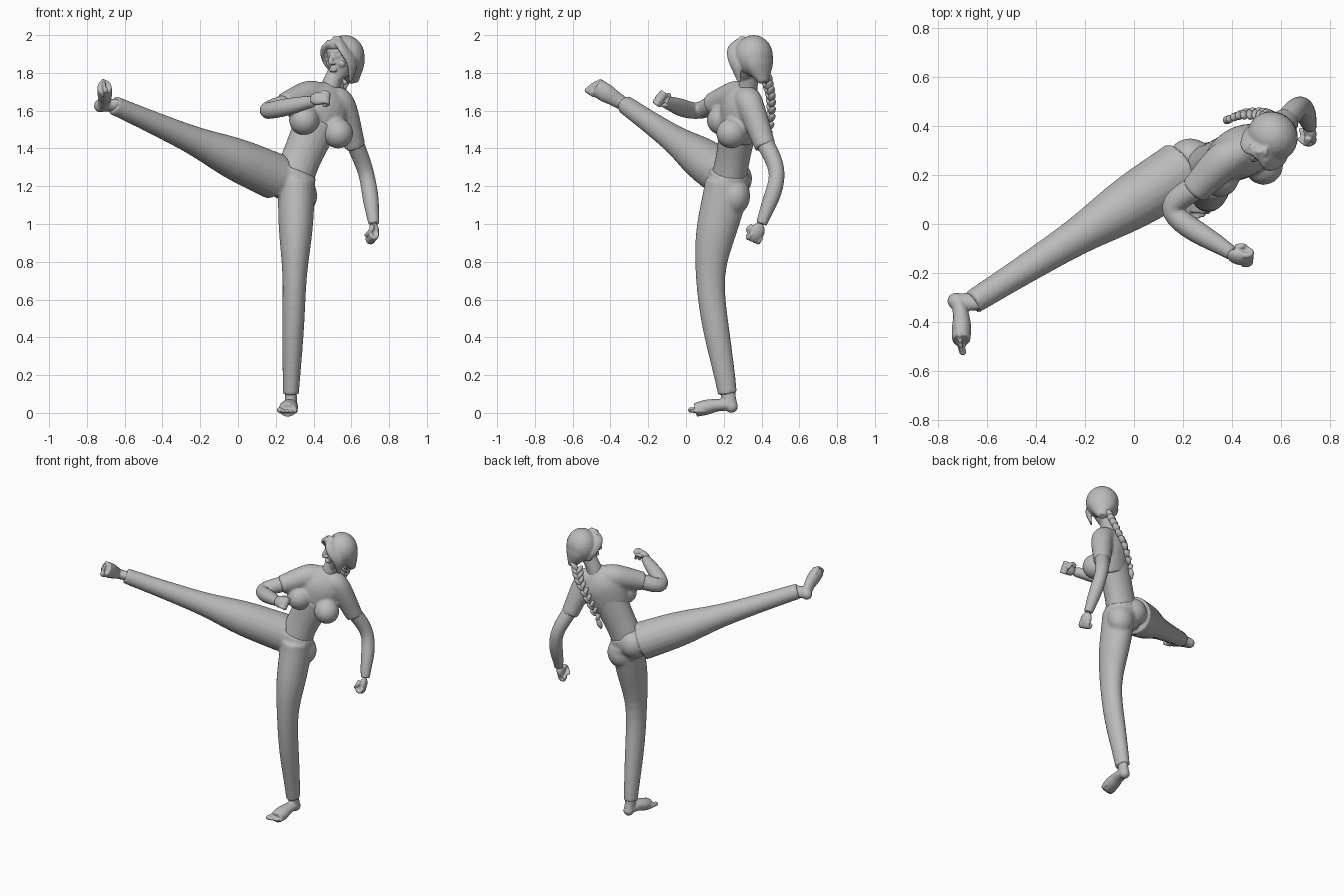
import bpy, bmesh
from math import sin, cos, pi, radians
from mathutils import Vector, Matrix

cube = bpy.data.objects.get("Cube")
if cube:
    bpy.data.objects.remove(cube, do_unlink=True)

grey = (.5, .5, .5, 1)
clay = bpy.data.materials.new("clay grey")
clay.use_nodes = True
clay.diffuse_color = grey
clay.node_tree.nodes["Principled BSDF"].inputs["Base Color"].default_value = grey

SIDE, FORWARD, UP = Vector((1, 0, 0)), Vector((0, 1, 0)), Vector((0, 0, 1))
SHOULDER_LINE = Vector((.9, .4, -.3))
HIP_LINE = Vector((1, .2, -.4))


def square_to(vector, axis):
    """Part of a vector at right angles to an axis, as a unit vector."""
    return (vector - axis * vector.dot(axis)).normalized()


def frame(origin, side, forward, up):
    """Matrix whose local x, y, z are side, forward and up."""
    matrix = Matrix((side, forward, up)).transposed().to_4x4()
    matrix.translation = origin
    return matrix


def curve(keys, t):
    """Smooth curve through evenly spaced numbers or vectors."""
    keys = [2 * keys[0] - keys[1], *keys, 2 * keys[-1] - keys[-2]]
    t *= len(keys) - 3
    i = min(int(t), len(keys) - 4)
    t -= i
    a, b, c, d = keys[i:i + 4]
    return b + ((c - a) * t + (2 * a - 5 * b + 4 * c - d) * t * t + (3 * b - a - 3 * c + d) * t ** 3) / 2


def loft(bm, path, radii, depth=1, hint=SIDE, matrix=Matrix(), steps=16, sides=20):
    """Tube along a path; depth flattens it across the hint direction."""
    path = [Vector(point) for point in path]
    mids = [curve(path, i / steps) for i in range(steps + 1)]
    rings = []
    for i, mid in enumerate(mids):
        tangent = (mids[min(i + 1, steps)] - mids[max(i - 1, 0)]).normalized()
        across = square_to(hint, tangent)
        through = tangent.cross(across) * depth
        radius = curve(radii, i / steps)
        angles = [2 * pi * k / sides for k in range(sides)]
        rings.append([bm.verts.new(matrix @ (mid + (across * cos(a) + through * sin(a)) * radius)) for a in angles])
    for low, high in zip(rings, rings[1:]):
        for k in range(sides):
            bm.faces.new((low[k - 1], low[k], high[k], high[k - 1]))
    bm.faces.new(rings[0])
    bm.faces.new(rings[-1])


def ball(bm, centre, radii, matrix=Matrix()):
    place = matrix @ Matrix.Translation(centre) @ Matrix.Diagonal((*radii, 1))
    bmesh.ops.create_uvsphere(bm, u_segments=24, v_segments=14, radius=1, matrix=place)


def finish(name, bm, voxel=0, iterations=2):
    """Make the object, fusing overlapping volumes when a voxel size is given."""
    bmesh.ops.recalc_face_normals(bm, faces=bm.faces)
    for face in bm.faces:
        face.smooth = True
    mesh = bpy.data.meshes.new(name)
    bm.to_mesh(mesh)
    bm.free()
    mesh.materials.append(clay)
    obj = bpy.data.objects.new(name, mesh)
    bpy.context.collection.objects.link(obj)
    if voxel:
        fuse = obj.modifiers.new("fuse", 'REMESH')
        fuse.mode = 'VOXEL'
        fuse.voxel_size = voxel
        fuse.use_smooth_shade = True
        soften = obj.modifiers.new("soften", 'SMOOTH')
        soften.iterations = iterations


# Joints shared by neighbouring parts
neck = Vector((.49, .33, 1.73))
right_hip, right_ankle = Vector((.2, .22, 1.25)), Vector((-.66, -.32, 1.63))
left_hip, left_knee, left_ankle = Vector((.31, .22, 1.22)), Vector((.3, .13, .72)), Vector((.28, .22, .1))
right_shoulder, right_elbow, right_wrist = Vector((.37, .26, 1.68)), Vector((.16, .05, 1.6)), Vector((.4, -.12, 1.65))
left_shoulder, left_elbow, left_wrist = Vector((.55, .34, 1.63)), Vector((.68, .48, 1.26)), Vector((.72, .4, 1))
left_sleeve = Vector((.62, .42, 1.41))
right_sleeve = right_shoulder.lerp(right_elbow, .6)

# Trousers: pelvis, seat, standing leg and kicking leg
bm = bmesh.new()
loft(bm, [(.25, .21, 1.13), (.3, .23, 1.28)], [.09, .125, .12], .85, HIP_LINE)
ball(bm, (.33, .26, 1.15), (.09, .08, .1))
ball(bm, (.23, .27, 1.24), (.09, .08, .09))
loft(bm, [left_hip, left_knee, left_ankle], [.1, .09, .065, .057, .042], 1.2)
loft(bm, [right_hip, right_ankle], [.125, .112, .077, .06, .05], hint=UP)
finish("trousers", bm, .01, 3)

# Bare waist between trousers and top
bm = bmesh.new()
loft(bm, [(.28, .22, 1.21), (.34, .25, 1.36), (.42, .28, 1.54)], [.11, .106, .12], .85, HIP_LINE)
finish("waist", bm, .01)

# Short top: ribcage, bust, shoulders and sleeves
bm = bmesh.new()
loft(bm, [(.39, .27, 1.46), (.45, .3, 1.62), neck], [.12, .145, .15, .12, .06], .7, SHOULDER_LINE)
for bust in ((.35, .19, 1.55), (.53, .24, 1.48)):
    ball(bm, bust, (.08, .08, .08))
loft(bm, [(.45, .3, 1.69), right_shoulder, right_sleeve], [.06, .077, .06], hint=UP)
loft(bm, [(.48, .32, 1.66), left_shoulder, left_sleeve], [.07, .072, .056])
finish("short_top", bm, .01, 3)

# Bare arms
bm = bmesh.new()
loft(bm, [right_shoulder.lerp(right_elbow, .4), right_elbow, right_wrist], [.05, .05, .044, .046, .03], hint=UP)
finish("right_arm", bm, .008)
bm = bmesh.new()
loft(bm, [left_shoulder.lerp(left_sleeve, .7), left_elbow, left_wrist], [.048, .046, .042, .042, .029])
finish("left_arm", bm, .008)


# Closed fists: local y runs along the hand, z is the back of the hand
def fist(name, centre, along, back, thumb):
    along = Vector(along).normalized()
    back = square_to(Vector(back), along)
    hand = frame(centre, along.cross(back), along, back)
    bm = bmesh.new()
    ball(bm, (0, -.01, .01), (.04, .05, .025), hand)
    curl = [radians(angle) for angle in (90, 30, -30, -90)]
    for i in range(4):
        x = (i - 1.5) * .02
        loft(bm, [(x, .01 + .03 * cos(a), .02 * sin(a)) for a in curl], [.011, .012, .01], 1, SIDE, hand, 8, 10)
    loft(bm, [(thumb * .03, -.03, -.01), (thumb * .04, 0, -.02), (0, .02, -.04)], [.015, .012, .008], 1, UP, hand)
    finish(name, bm, .005)


fist("right_fist", (.44, -.13, 1.66), (.9, -.2, .1), (.1, -.8, .6), -1)
fist("left_fist", (.71, .37, .95), (0, -.4, -.9), (.9, .3, -.1), 1)


# Bare feet: local y points to the toes, z up from the sole, origin under the ankle
def foot(name, ankle, forward, up, inner):
    forward = Vector(forward).normalized()
    up = square_to(Vector(up), forward)
    matrix = frame(ankle - up * .1, up.cross(forward), forward, up)
    bm = bmesh.new()
    ball(bm, (0, -.02, .034), (.034, .035, .034), matrix)
    loft(bm, [(0, -.03, .04), (0, .06, .04), (0, .17, .016)], [.03, .038, .042, .05, .046], .8, SIDE, matrix)
    loft(bm, [(0, -.01, .04), (0, 0, .13)], [.034, .031, .032], 1.25, SIDE, matrix)
    for i in range(5):
        x = inner * (.04 - i * .02)
        r = .01 if i else .015
        tip = .2 - i * i * .002
        loft(bm, [(x, tip - .05, r), (x, tip, r)], [r, r], 1, SIDE, matrix)
        ball(bm, (x, tip, r), (r, r, r), matrix)
    finish(name, bm, .006)


foot("left_foot", left_ankle, (-.1, -1, 0), UP, -1)
foot("right_foot", right_ankle, (.2, -.8, .5), (1, .2, -.1), 1)

# Head frame: local x to the head's left, y out of the face
turn = radians(40)
head = frame((.56, .35, 1.88), (cos(turn), -sin(turn), 0), (-sin(turn), -cos(turn), 0), UP)

# Neck, skull, jaw and facial features
bm = bmesh.new()
loft(bm, [(.48, .32, 1.66), neck, (.55, .35, 1.86)], [.06, .05, .045])
ball(bm, (0, 0, .02), (.08, .1, .09), head)
loft(bm, [(0, .02, .02), (0, .03, -.06), (0, .06, -.12)], [.076, .06, .016], 1, SIDE, head)
loft(bm, [(0, .09, .03), (0, .11, -.02), (0, .1, -.035)], [.009, .013, .01], 1, SIDE, head)
for z in (-.056, -.068):
    ball(bm, (0, .09, z), (.024, .014, .007), head)
for s in (-1, 1):
    ball(bm, (s * .03, .08, .01), (.016, .012, .009), head)
    ball(bm, (s * .04, .06, -.03), (.022, .024, .022), head)
    ball(bm, (s * .013, .1, -.028), (.009, .01, .008), head)
    loft(bm, [(s * .01, .095, .03), (s * .04, .085, .035), (s * .06, .07, .03)], [.006, .005], 1, UP, head)
finish("head", bm, .005)

# Hair: cap, nape, fringe swept to both sides and a longer left lock
bm = bmesh.new()
ball(bm, (0, -.01, .01), (.106, .1, .11), head)
loft(bm, [(0, -.03, .02), (0, -.05, -.05), (0, -.08, -.13)], [.1, .085, .03], .75, SIDE, head)
right_sweep = [(.02, .04, .1), (-.05, .08, .06), (-.09, .04, -.01), (-.08, .01, -.07)]
left_sweep = [(0, .05, .1), (.06, .08, .05), (.09, .04, -.03), (.07, .03, -.13)]
loft(bm, right_sweep, [.03, .035, .026, .015], .5, FORWARD, head)
loft(bm, left_sweep, [.035, .036, .036, .01], .5, FORWARD, head)
loft(bm, [(-.05, .075, .07), (0, .09, .07), (.05, .075, .07)], [.024, .026, .024], .6, UP, head)
finish("hair", bm, .006)

# Braid: crossing strands down the back, ending in a tuft
bm = bmesh.new()
braid = [Vector(p) for p in ((.56, .43, 1.76), (.52, .45, 1.67), (.45, .45, 1.56), (.39, .43, 1.43))]
across = -SHOULDER_LINE.reflect(UP).normalized()
strands = 18
for i in range(strands):
    top, bottom = curve(braid, i / strands), curve(braid, (i + 1) / strands)
    size = .03 - .01 * i / strands
    swing = across if i % 2 else -across
    down = (bottom - top).normalized()
    out = across.cross(down).normalized()
    lean = (down * .8 - swing * .6).normalized()
    ball(bm, (0, 0, 0), (size * .6, size * 1.25, size * .8),
         frame(top + swing * size / 2, out.cross(lean).normalized(), lean, out))
tuft = [braid[-1], braid[-1] + Vector((-.02, -.01, -.06))]
loft(bm, tuft, [.012, .017, .005])
finish("braid", bm)
